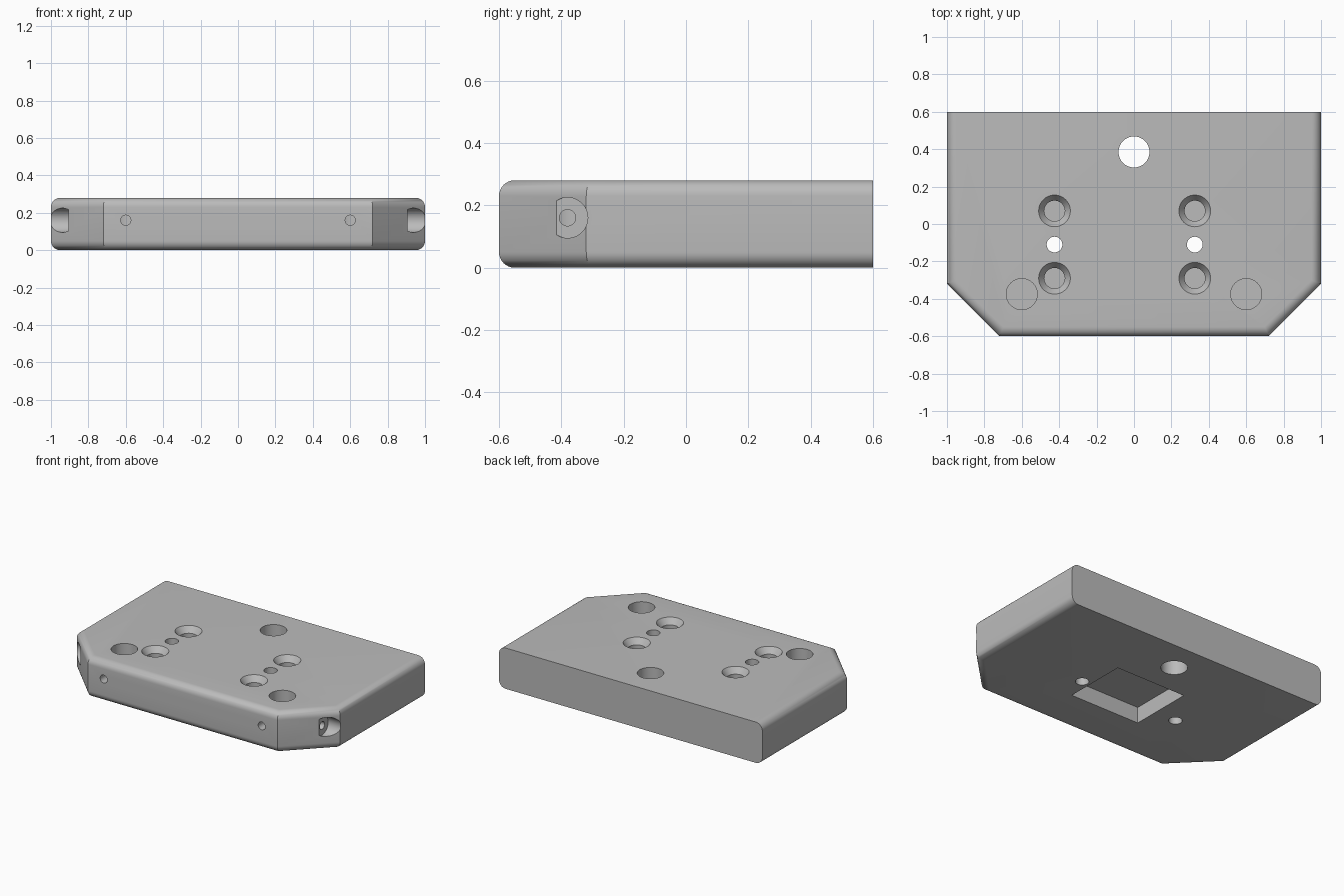
import bpy, bmesh, math
from mathutils import Matrix, Vector

default = bpy.data.objects.get("Cube")
if default:
    bpy.data.objects.remove(default, do_unlink=True)

HEIGHT = 0.28
BORE_Z = 0.16

grey = bpy.data.materials.new("plain grey")
grey.use_nodes = True
colour = (0.5, 0.5, 0.5, 1)
grey.diffuse_color = colour
grey.node_tree.nodes["Principled BSDF"].inputs["Base Color"].default_value = colour


def add_object(name, bm):
    bmesh.ops.recalc_face_normals(bm, faces=bm.faces)
    mesh = bpy.data.meshes.new(name)
    bm.to_mesh(mesh)
    bm.free()
    mesh.materials.append(grey)
    obj = bpy.data.objects.new(name, mesh)
    bpy.context.scene.collection.objects.link(obj)
    return obj


def make_plate():
    """Slab with two cut front corners; all long edges rounded except at the back."""
    bm = bmesh.new()
    outline = [(-1, 0.6), (-1, -0.32), (-0.72, -0.6), (0.72, -0.6), (1, -0.32), (1, 0.6)]
    face = bm.faces.new([bm.verts.new((x, y, 0)) for x, y in outline])
    top = bmesh.ops.extrude_face_region(bm, geom=[face])["geom"]
    bmesh.ops.translate(bm, vec=(0, 0, HEIGHT),
                        verts=[v for v in top if isinstance(v, bmesh.types.BMVert)])
    bmesh.ops.recalc_face_normals(bm, faces=bm.faces)
    rims = [e for e in bm.edges
            if abs(e.verts[0].co.z - e.verts[1].co.z) < 0.01
            and min(v.co.y for v in e.verts) < 0.5]
    bmesh.ops.bevel(bm, geom=rims, offset=0.05, segments=8, profile=0.5, affect='EDGES')
    return add_object("mounting_plate", bm)


def cut(plate, cutter):
    mod = plate.modifiers.new(cutter.name, 'BOOLEAN')
    mod.operation = 'DIFFERENCE'
    mod.solver = 'EXACT'
    mod.object = cutter
    bpy.context.view_layer.objects.active = plate
    bpy.ops.object.modifier_apply(modifier=mod.name)
    bpy.data.objects.remove(cutter, do_unlink=True)


def drill(plate, name, start, end, r1, r2=None):
    """Remove a cylinder or cone running from start to end."""
    start, end = Vector(start), Vector(end)
    axis = end - start
    bm = bmesh.new()
    turn = axis.to_track_quat('Z', 'Y').to_matrix().to_4x4()
    bmesh.ops.create_cone(bm, cap_ends=True, segments=48, radius1=r1,
                          radius2=r1 if r2 is None else r2, depth=axis.length,
                          matrix=Matrix.Translation((start + end) / 2) @ turn)
    cut(plate, add_object(name, bm))


plate = make_plate()

# Large through hole near the back
drill(plate, "cable_hole", (0, 0.385, -0.1), (0, 0.385, 0.4), 0.083)

# Two rows: a through hole between two countersunk blind holes
for x in (-0.425, 0.325):
    drill(plate, "pin_hole", (x, -0.11, -0.1), (x, -0.11, 0.4), 0.042)
    for y in (0.07, -0.29):
        drill(plate, "screw_shaft", (x, y, 0.08), (x, y, 0.4), 0.055)
        drill(plate, "countersink", (x, y, HEIGHT - 0.04), (x, y, HEIGHT + 0.001), 0.055, 0.0855)

# Front corner sockets with cross bores from the front and the side
for s in (-1, 1):
    drill(plate, "socket", (s * 0.6, -0.375, 0.08), (s * 0.6, -0.375, 0.4), 0.083)
    drill(plate, "front_bore", (s * 0.6, -0.7, BORE_Z), (s * 0.6, -0.37, BORE_Z), 0.027)
    drill(plate, "side_bore", (s * 1.1, -0.38, BORE_Z), (s * 0.6, -0.38, BORE_Z), 0.026)
    drill(plate, "side_counterbore", (s * 1.1, -0.38, BORE_Z), (s * 0.905, -0.38, BORE_Z), 0.065)

# Rectangular pocket in the underside
bm = bmesh.new()
bmesh.ops.create_cube(bm, size=1, matrix=Matrix.Translation((0, -0.06, 0.01))
                      @ Matrix.Diagonal((0.53, 0.44, 0.2, 1)))
cut(plate, add_object("underside_pocket", bm))

# Smooth rounds and bores, keep the edges crisp
bpy.ops.object.select_all(action='DESELECT')
plate.select_set(True)
bpy.context.view_layer.objects.active = plate
bpy.ops.object.shade_smooth_by_angle(angle=math.radians(30))
